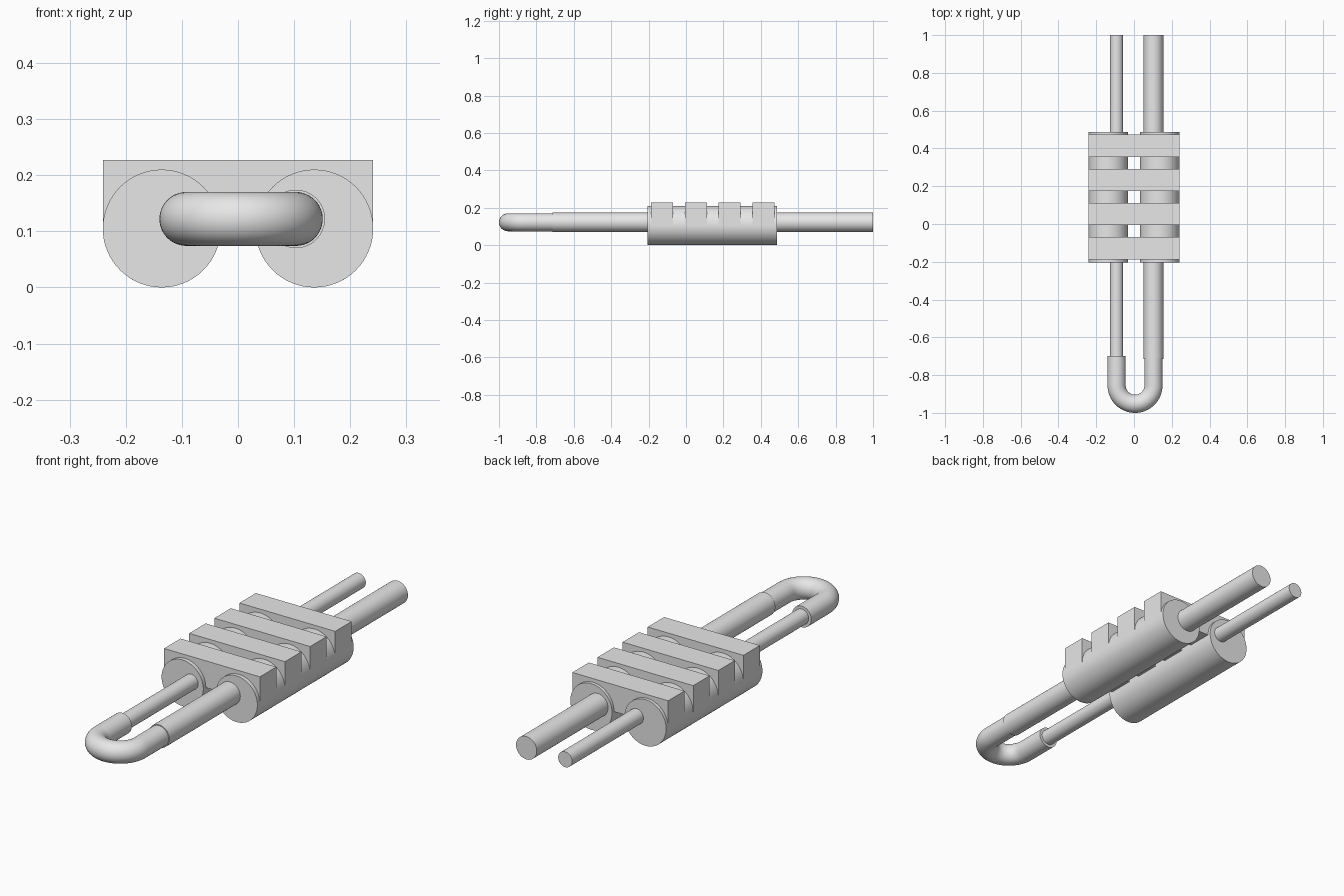
import bpy, bmesh, math
from mathutils import Matrix, Vector

cube = bpy.data.objects.get("Cube")
if cube:
    bpy.data.objects.remove(cube, do_unlink=True)

grey = bpy.data.materials.new("plain grey")
grey.use_nodes = True
grey.diffuse_color = (0.8, 0.8, 0.8, 1)
grey.node_tree.nodes["Principled BSDF"].inputs["Base Color"].default_value = (0.8, 0.8, 0.8, 1)


def finish(name, bm, smooth=True):
    """Turn a bmesh into a grey object."""
    bmesh.ops.recalc_face_normals(bm, faces=bm.faces)
    mesh = bpy.data.meshes.new(name)
    bm.to_mesh(mesh)
    bm.free()
    mesh.materials.append(grey)
    obj = bpy.data.objects.new(name, mesh)
    bpy.context.collection.objects.link(obj)
    if smooth:
        bpy.ops.object.select_all(action='DESELECT')
        obj.select_set(True)
        bpy.context.view_layer.objects.active = obj
        bpy.ops.object.shade_smooth_by_angle(angle=math.radians(30))
    return obj


def rod(name, x, z, radius, y0, y1):
    """Capped cylinder running along y."""
    bm = bmesh.new()
    place = Matrix.Translation((x, (y0 + y1) / 2, z)) @ Matrix.Rotation(math.pi / 2, 4, 'X')
    bmesh.ops.create_cone(bm, cap_ends=True, segments=64, radius1=radius,
                          radius2=radius, depth=y1 - y0, matrix=place)
    return finish(name, bm)


def box(name, low, high):
    """Axis-aligned block between two corners."""
    low, high = Vector(low), Vector(high)
    bm = bmesh.new()
    place = Matrix.Translation((low + high) / 2) @ Matrix.Diagonal((*(high - low), 1))
    bmesh.ops.create_cube(bm, size=1, matrix=place)
    return finish(name, bm, smooth=False)


def swept_tube(name, path, radius, sides=48):
    """Capped round tube along a path of (point, direction) in a level plane."""
    bm = bmesh.new()
    rings = []
    for point, direction in path:
        across = direction.cross(Vector((0, 0, 1)))
        ring = []
        for i in range(sides):
            a = math.tau * i / sides
            offset = across * math.cos(a) + Vector((0, 0, math.sin(a)))
            ring.append(bm.verts.new(point + offset * radius))
        rings.append(ring)
    for a, b in zip(rings, rings[1:]):
        for i in range(sides):
            j = (i + 1) % sides
            bm.faces.new((a[i], a[j], b[j], b[i]))
    bm.faces.new(rings[0])
    bm.faces.new(rings[-1])
    return finish(name, bm)


# Two large sleeves
for side, sign in (("left", 1), ("right", -1)):
    rod(side + "_sleeve", sign * 0.136, 0.105, 0.105, -0.205, 0.487)

# Four cross bars joining the sleeves
for n in range(4):
    y = -0.128 + n * 0.1805
    box(f"cross_bar_{n + 1}", (-0.241, y - 0.059, 0.105), (0.241, y + 0.059, 0.227))

# Thick and thin rods through the sleeves
WIRE_Z = 0.122
LEFT_X, RIGHT_X = 0.103, -0.092
rod("thick_rod", LEFT_X, WIRE_Z, 0.052, -0.715, 1.0)
rod("thin_rod", RIGHT_X, WIRE_Z, 0.035, -0.80, 1.0)

# U-shaped end tube
tube_radius = 0.048
turn = (LEFT_X - RIGHT_X) / 2
middle = Vector(((LEFT_X + RIGHT_X) / 2, -1 + tube_radius + turn, WIRE_Z))
back = Vector((0, 1, 0))
path = [(Vector((RIGHT_X, -0.70, WIRE_Z)), -back)]
for i in range(33):
    a = math.pi + math.pi * i / 32
    out = Vector((math.cos(a), math.sin(a), 0))
    path.append((middle + out * turn, Vector((-out.y, out.x, 0))))
path.append((Vector((LEFT_X, -0.68, WIRE_Z)), back))
swept_tube("u_bend", path, tube_radius)
